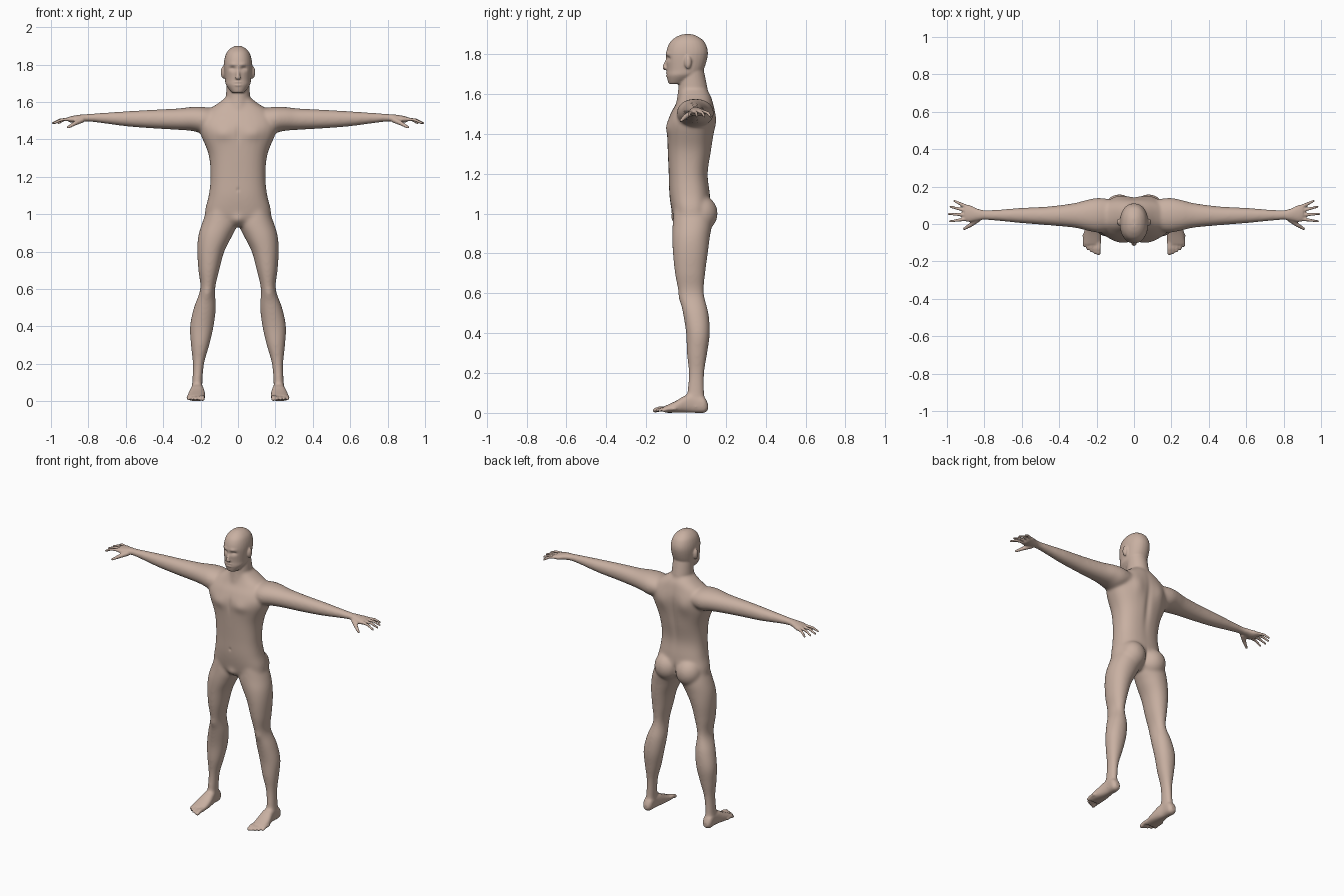
import bpy, bmesh, math
from mathutils import Vector, Matrix

cube = bpy.data.objects.get("Cube")
if cube:
    bpy.data.objects.remove(cube, do_unlink=True)

bm = bmesh.new()
SIDES = 28
STEPS = 6


def blend(a, b, c, d, t):
    """Catmull-Rom value between b and c."""
    return b + t / 2 * (c - a + t * (2 * a - 5 * b + 4 * c - d + t * (3 * (b - c) + d - a)))


def rounded(value, power):
    return math.copysign(abs(value) ** (2 / power), value)


def loft(rows, axis, power=2.1):
    """Closed body through sections: position on axis, then low/high of the other two axes."""
    dense = []
    last = len(rows) - 1
    for i in range(last):
        near = [rows[max(0, i - 1)], rows[i], rows[i + 1], rows[min(last, i + 2)]]
        for step in range(STEPS):
            dense.append([blend(*values, step / STEPS) for values in zip(*near)])
    dense.append(rows[-1])
    rings = []
    for position, low_a, high_a, low_b, high_b in dense:
        ring = []
        for k in range(SIDES):
            angle = math.tau * k / SIDES
            u = rounded(math.cos(angle), power)
            v = rounded(math.sin(angle), power)
            co = [(low_a + high_a + u * (high_a - low_a)) / 2,
                  (low_b + high_b + v * (high_b - low_b)) / 2]
            co.insert(axis, position)
            ring.append(bm.verts.new(co))
        rings.append(ring)
    for lower, upper in zip(rings, rings[1:]):
        for k in range(SIDES):
            n = (k + 1) % SIDES
            bm.faces.new((lower[k], lower[n], upper[n], upper[k]))
    bm.faces.new(rings[0][::-1])
    bm.faces.new(rings[-1])


def centred(rows, power):
    """Loft that is symmetric about the middle: height, half width, front, back."""
    loft([(z, -half, half, front, back) for z, half, front, back in rows], 2, power)


def ball(center, size):
    matrix = Matrix.Translation(center) @ Matrix.Diagonal((*size, 1))
    bmesh.ops.create_uvsphere(bm, u_segments=20, v_segments=12, radius=1, matrix=matrix)


def digit(points, thick, thin):
    """Tapered finger or toe through the points, made of overlapping balls."""
    points = [Vector(p) for p in points]
    spans = len(points) - 1
    for i in range(spans):
        for step in range(STEPS + 1):
            part = step / STEPS
            radius = thick + (thin - thick) * (i + part) / spans
            ball(points[i].lerp(points[i + 1], part), [radius] * 3)


def leg():
    # height, inner, outer, front, back
    loft([(1.03, .03, .16, -.06, .12), (.95, .004, .193, -.067, .13), (.88, .033, .213, -.07, .12),
          (.8, .073, .218, -.066, .11), (.7, .1, .212, -.056, .097), (.6, .122, .202, -.037, .09),
          (.5, .118, .236, -.016, .113), (.4, .13, .257, 0, .12), (.3, .153, .252, .004, .107),
          (.2, .181, .242, .013, .092), (.1, .19, .245, .006, .092), (.03, .19, .25, 0, .1)], 2)
    # Buttock
    ball((.078, .076, 1), (.084, .084, .09))


def foot():
    # depth, inner, outer, bottom, top
    loft([(.11, .205, .235, .015, .045), (.09, .19, .25, 0, .08), (.04, .188, .25, 0, .1),
          (0, .18, .256, 0, .09), (-.05, .175, .268, 0, .06), (-.11, .178, .27, 0, .032)], 1, 2.4)
    for i in range(5):
        x = .19 + .019 * i
        y = -.155 + .0024 * i * i
        radius = .0095 if i else .014
        digit([(x, y + .06, .02), (x, y + .025, .02), (x, y, .012)], radius, radius * .9)


def arm():
    # distance, front, back, bottom, top
    loft([(.08, -.02, .12, 1.47, 1.55), (.18, -.046, .14, 1.435, 1.573), (.25, -.036, .13, 1.445, 1.573),
          (.32, -.02, .112, 1.45, 1.565), (.46, -.007, .094, 1.458, 1.558), (.6, .004, .087, 1.469, 1.55),
          (.8, .021, .075, 1.494, 1.536), (.88, .01, .102, 1.488, 1.526), (.905, .018, .1, 1.492, 1.52)], 0)
    # Four fingers in a fan, then the thumb
    for i in range(4):
        fan = math.radians(11 * i - 8)
        length = .09 - .006 * (i - 1) ** 2
        root = Vector((.9, .026 + .023 * i, 1.507))
        reach = Vector((math.cos(fan), math.sin(fan), 0)) * length
        knuckle = root + reach / 2 + Vector((0, 0, -.002))
        digit([root, knuckle, root + reach + Vector((0, 0, -.02))], .0105, .0075)
    digit([(.835, .025, 1.503), (.872, -.004, 1.485), (.908, -.026, 1.464)], .016, .0085)


leg()
foot()
arm()

# Ear and eyeball
ball((.08, .01, 1.758), (.012, .018, .034))
ball((.03, -.074, 1.775), (.014, .014, .012))

# Mirror the paired parts to the other side
copied = bmesh.ops.duplicate(bm, geom=bm.verts[:] + bm.edges[:] + bm.faces[:])["geom"]
for item in copied:
    if isinstance(item, bmesh.types.BMVert):
        item.co.x = -item.co.x

# Torso
centred([(.935, .06, -.035, .07), (.97, .165, -.06, .11), (1.02, .176, -.073, .125),
         (1.1, .157, -.084, .12), (1.2, .147, -.087, .11), (1.32, .158, -.092, .128),
         (1.44, .205, -.095, .144), (1.5, .205, -.078, .146), (1.55, .17, -.05, .137),
         (1.59, .11, -.035, .125), (1.62, .07, -.03, .105)], 2.4)
# Neck
centred([(1.5, .08, -.06, .13), (1.62, .065, -.04, .11), (1.76, .06, -.03, .08)], 2)
# Head
centred([(1.899, .015, -.015, .03), (1.885, .042, -.05, .064), (1.855, .065, -.083, .096),
         (1.8, .076, -.1, .11), (1.72, .07, -.096, .088), (1.69, .064, -.097, .055),
         (1.65, .034, -.088, -.01)], 2.2)
# Nose
digit([(0, -.092, 1.775), (0, -.108, 1.735)], .008, .011)
ball((0, -.106, 1.728), (.017, .011, .009))

# One skin colour
skin = bpy.data.materials.new("skin")
skin.use_nodes = True
tone = (.58, .435, .36, 1)
skin.diffuse_color = tone
skin.node_tree.nodes["Principled BSDF"].inputs["Base Color"].default_value = tone

# Fuse the parts into one body
bmesh.ops.recalc_face_normals(bm, faces=bm.faces[:])
rough = bpy.data.meshes.new("body_parts")
bm.to_mesh(rough)
bm.free()
body = bpy.data.objects.new("body", rough)
bpy.context.collection.objects.link(body)
remesh = body.modifiers.new("fuse", 'REMESH')
remesh.mode = 'VOXEL'
remesh.voxel_size = .005
graph = bpy.context.evaluated_depsgraph_get()
fused = bpy.data.meshes.new_from_object(body.evaluated_get(graph))
body.modifiers.clear()
body.data = fused
bpy.data.meshes.remove(rough)

bm = bmesh.new()
bm.from_mesh(fused)


def relax(verts, times):
    for _ in range(times):
        bmesh.ops.smooth_vert(bm, verts=verts, factor=.5, use_axis_x=True, use_axis_y=True, use_axis_z=True)


def sculpt(x, y, z, wide, tall, push):
    """Soft stroke that pushes the surface along depth, on both sides alike."""
    for v in bm.verts:
        fall = ((abs(v.co.x) - x) / wide) ** 2 + ((v.co.y - y) / .04) ** 2 + ((v.co.z - z) / tall) ** 2
        if fall < 6:
            v.co.y += push * math.exp(-fall)


# Smooth the joins, keeping hands, feet and face crisp
relax([v for v in bm.verts if .08 < v.co.z < 1.63 and abs(v.co.x) < .82], 24)
relax(bm.verts[:], 3)

# Eye socket, eyelid and brow
sculpt(.03, -.095, 1.777, .017, .011, .013)
sculpt(.03, -.095, 1.772, .01, .005, -.005)
sculpt(.028, -.098, 1.8, .02, .009, -.005)
# Lips and the line between them
for height, push in ((1.704, -.006), (1.69, -.006), (1.697, .004)):
    sculpt(0, -.1, height, .018, .005, push)
# Chest muscle, breastbone and navel
sculpt(.08, -.09, 1.43, .05, .035, -.009)
sculpt(0, -.09, 1.43, .014, .05, .004)
sculpt(0, -.085, 1.13, .008, .01, .004)
# Spine, shoulder blade and cleft
sculpt(0, .13, 1.36, .02, .16, -.008)
sculpt(.085, .14, 1.46, .045, .06, .01)
sculpt(0, .14, .99, .012, .05, -.012)
# Groin and kneecap
sculpt(0, -.06, .965, .03, .03, -.012)
sculpt(.165, -.03, .575, .025, .03, -.005)
relax(bm.verts[:], 1)

# Stand on the ground with smooth shading
low = min(v.co.z for v in bm.verts)
for v in bm.verts:
    v.co.z -= low
for face in bm.faces:
    face.smooth = True
bm.to_mesh(fused)
bm.free()
fused.materials.clear()
fused.materials.append(skin)
